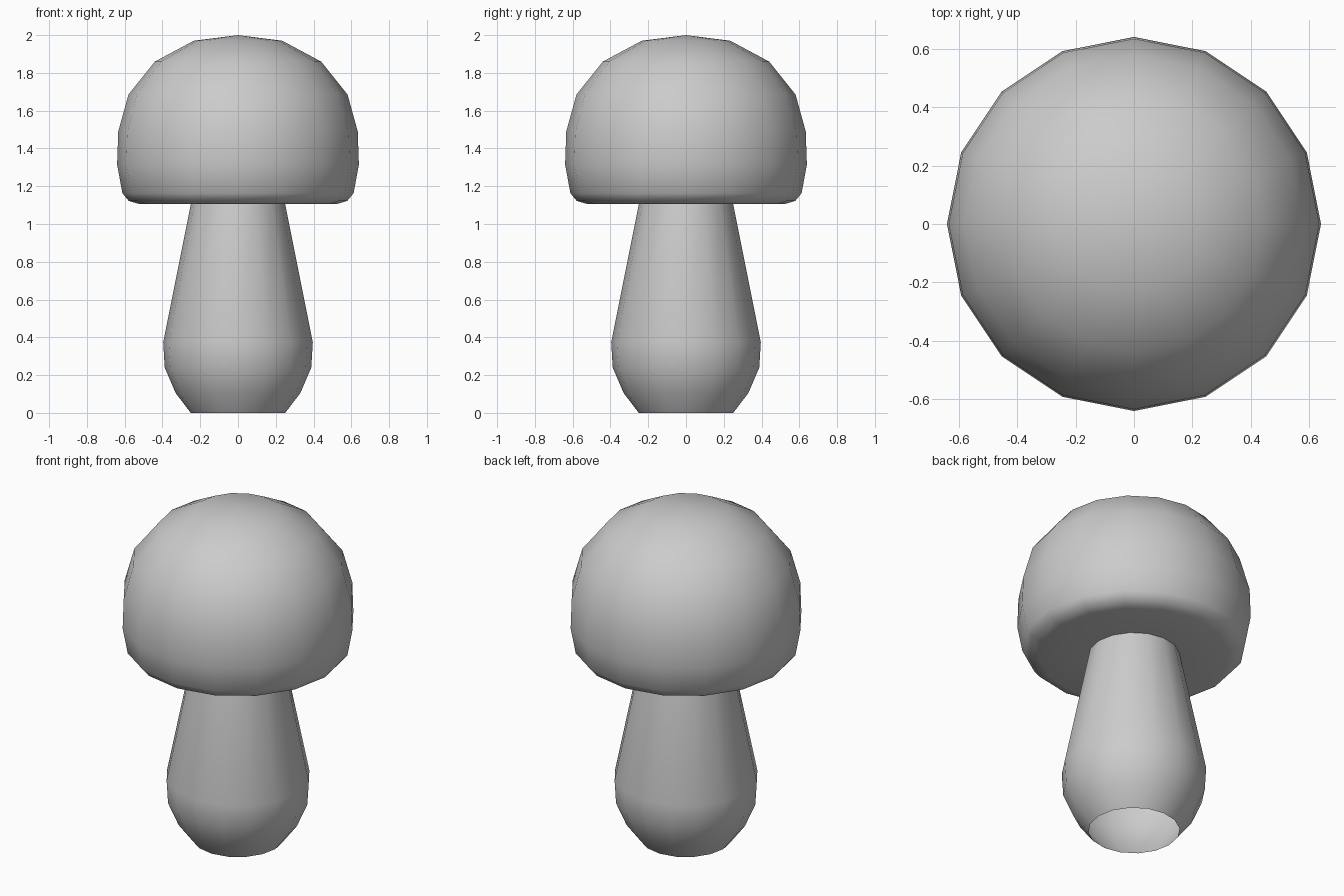
import bpy, bmesh
from math import cos, sin, pi, radians

if "Cube" in bpy.data.objects:
    bpy.data.objects.remove(bpy.data.objects["Cube"])

SIDES = 16


def lathe(name, profile):
    """Revolve (radius, z) points around z; radius 0 makes a pole."""
    bm = bmesh.new()
    rings = []
    for r, z in profile:
        if r == 0:
            rings.append([bm.verts.new((0, 0, z))] * SIDES)
        else:
            rings.append([bm.verts.new((r * cos(2 * pi * i / SIDES),
                                        r * sin(2 * pi * i / SIDES), z))
                          for i in range(SIDES)])
    for a, b in zip(rings, rings[1:]):
        for i in range(SIDES):
            j = (i + 1) % SIDES
            quad = [a[i], a[j], b[j], b[i]]
            bm.faces.new(list(dict.fromkeys(quad)))
    mesh = bpy.data.meshes.new(name)
    bm.to_mesh(mesh)
    bm.free()
    obj = bpy.data.objects.new(name, mesh)
    bpy.context.collection.objects.link(obj)
    bpy.ops.object.select_all(action='DESELECT')
    obj.select_set(True)
    bpy.context.view_layer.objects.active = obj
    bpy.ops.object.shade_smooth_by_angle(angle=radians(50))
    return obj


# Stem: bulbous, open at the foot
lathe("stem", [(0.25, 0.0), (0.33, 0.105), (0.388, 0.24), (0.396, 0.375),
               (0.25, 1.105)])

# Cap: underside ring meeting the stem, rolled lip, dome
lathe("cap", [(0.25, 1.105), (0.52, 1.105), (0.578, 1.122), (0.612, 1.163),
              (0.64, 1.315), (0.634, 1.49), (0.58, 1.685), (0.44, 1.86),
              (0.235, 1.97), (0, 2.0)])
